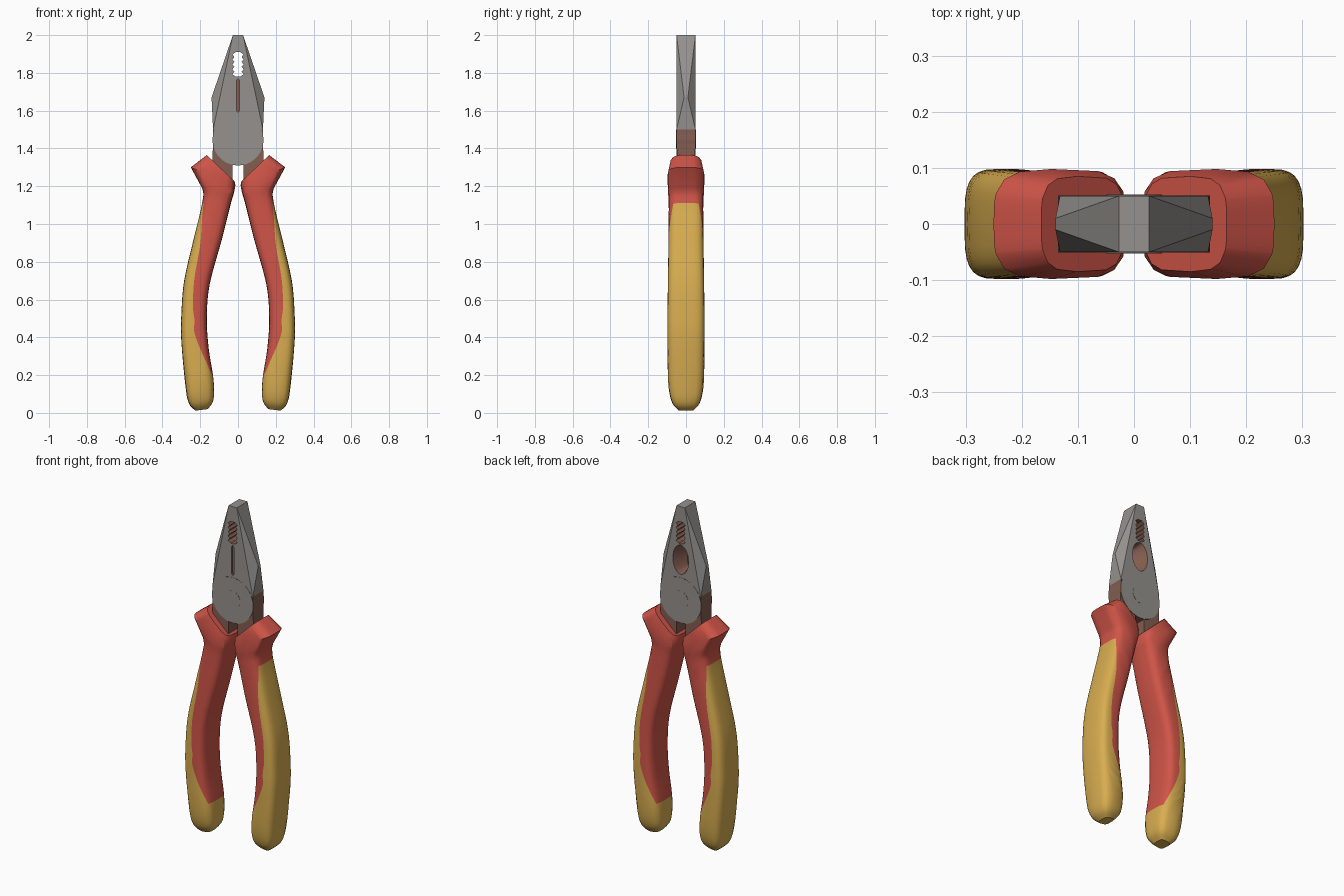
import bpy, bmesh, math
from mathutils import Vector

if "Cube" in bpy.data.objects:
    bpy.data.objects.remove(bpy.data.objects["Cube"])


def material(name, r, g, b):
    m = bpy.data.materials.new(name)
    m.diffuse_color = (r, g, b, 1)
    m.use_nodes = True
    m.node_tree.nodes["Principled BSDF"].inputs["Base Color"].default_value = m.diffuse_color
    return m


STEEL = material("steel_grey", 0.30, 0.285, 0.27)
BROWN = material("dark_brown", 0.23, 0.11, 0.08)
RED = material("grip_red", 0.63, 0.09, 0.065)
YELLOW = material("grip_yellow", 0.69, 0.42, 0.08)


def finish(name, bm, mats):
    bmesh.ops.recalc_face_normals(bm, faces=bm.faces)
    me = bpy.data.meshes.new(name)
    bm.to_mesh(me)
    bm.free()
    for m in mats:
        me.materials.append(m)
    ob = bpy.data.objects.new(name, me)
    bpy.context.collection.objects.link(ob)
    return ob


def select(ob):
    bpy.ops.object.select_all(action='DESELECT')
    ob.select_set(True)
    bpy.context.view_layer.objects.active = ob


def loft(bm, front, back, y0, y1, cap=0, side=1):
    """Solid between two matching x-z outlines at depths y0 and y1."""
    a = [bm.verts.new((x, y0, z)) for x, z in front]
    b = [bm.verts.new((x, y1, z)) for x, z in back]
    n = len(a)
    for ring in (a, b):
        bm.faces.new(ring).material_index = cap
    for i in range(n):
        j = (i + 1) % n
        bm.faces.new((a[i], a[j], b[j], b[i])).material_index = side


def ellipse(rx, rz, cz, n=32):
    return [(rx * math.cos(2 * math.pi * i / n), cz + rz * math.sin(2 * math.pi * i / n))
            for i in range(n)]


def prism(name, pts, y, cap=0, side=1):
    bm = bmesh.new()
    loft(bm, pts, pts, -y, y, cap, side)
    return finish(name, bm, [STEEL, BROWN])


# Jaws: flat front and back, sides faceted to a ridge
bm = bmesh.new()
V = {(s, d, k): bm.verts.new((s * x, d * y, z))
     for s in (-1, 1) for d in (-1, 1)
     for k, (x, y, z) in enumerate([(0.027, 0.05, 2.0), (0.14, 0.01, 1.67), (0.132, 0.05, 1.5)])}
for d in (-1, 1):
    bm.faces.new([V[-1, d, 0], V[1, d, 0], V[1, d, 2], V[-1, d, 2]])
for s in (-1, 1):
    for d in (-1, 1):
        bm.faces.new([V[s, d, 0], V[s, d, 1], V[s, d, 2]])
    for k in (0, 1):
        bm.faces.new([V[s, -1, k], V[s, -1, k + 1], V[s, 1, k + 1], V[s, 1, k]])
for k in (0, 2):
    bm.faces.new([V[-1, -1, k], V[1, -1, k], V[1, 1, k], V[-1, 1, k]])
jaws = finish("jaws", bm, [STEEL, BROWN])

# Openings: toothed pipe grip, front slit, tapered oval pocket at the back
bm = bmesh.new()
teeth = [(0.012 if i in (0, 10) else 0.03 if i % 2 else 0.019, 1.78 + 0.013 * i)
         for i in range(11)]
teeth += [(-x, z) for x, z in reversed(teeth)]
loft(bm, teeth, teeth, -0.08, 0.08, 1)
slit = [(-0.008, 1.6), (0, 1.59), (0.008, 1.6), (0.008, 1.76), (0, 1.77), (-0.008, 1.76)]
loft(bm, slit, slit, -0.08, -0.038, 1)
loft(bm, ellipse(0.012, 0.074, 1.685), ellipse(0.056, 0.088, 1.685), -0.03, 0.06, 1)
cutter = finish("jaw_cutter", bm, [STEEL, BROWN])
cutter.hide_render = True
mod = jaws.modifiers.new("openings", 'BOOLEAN')
mod.operation = 'DIFFERENCE'
mod.solver = 'EXACT'
mod.object = cutter
select(jaws)
bpy.ops.object.modifier_apply(modifier=mod.name)
bpy.data.objects.remove(cutter)

# Pivot joint and rivet
prism("pivot_joint", ellipse(0.135, 0.135, 1.445, 40), 0.0512)
prism("rivet", ellipse(0.05, 0.05, 1.45, 24), 0.0522, 0, 0)

# Handle stations: inner x,z / outer x,z / half depth / colour split angle
STATIONS = [
    (0.018, 1.225, 0.165, 1.365, 0.085, 20),
    (0.014, 1.205, 0.250, 1.300, 0.098, 20),
    (0.020, 1.170, 0.190, 1.190, 0.096, 20),
    (0.040, 1.100, 0.190, 1.110, 0.092, 34),
    (0.085, 0.920, 0.235, 0.920, 0.093, 74),
    (0.150, 0.680, 0.285, 0.700, 0.096, 86),
    (0.165, 0.500, 0.300, 0.520, 0.098, 90),
    (0.155, 0.340, 0.300, 0.380, 0.098, 96),
    (0.130, 0.180, 0.278, 0.140, 0.094, 150),
    (0.130, 0.070, 0.260, 0.050, 0.075, 150),
    (0.160, 0.020, 0.225, 0.012, 0.040, 150),
]


def smooth_stations(rows, steps=5):
    """Straight around the guard, Catmull-Rom along the grip."""
    P = [Vector(r) for r in rows]
    out = []
    for i in range(len(P) - 1):
        p0, p1, p2, p3 = P[max(i - 1, 0)], P[i], P[i + 1], P[min(i + 2, len(P) - 1)]
        if i < 2:
            out.append(p1)
            continue
        for k in range(steps):
            t = k / steps
            out.append(0.5 * (2 * p1 + (p2 - p0) * t + (2 * p0 - 5 * p1 + 4 * p2 - p3) * t * t
                              + (3 * p1 - p0 - 3 * p2 + p3) * t ** 3))
    return out + [P[-1]]


def power(v, e):
    return math.copysign(abs(v) ** e, v)


def handle(name, s, half=14):
    bm = bmesh.new()
    rings, heights = [], []
    for ix, iz, ox, oz, depth, split in smooth_stations(STATIONS):
        a = math.radians(split)
        # first half of the ring lies on the outer (yellow) side of the split
        angles = [-a + 2 * a * k / half for k in range(half)]
        angles += [a + (2 * math.pi - 2 * a) * k / half for k in range(half)]
        ring = []
        for t in angles:
            f = (power(math.cos(t), 0.55) + 1) / 2
            ring.append(bm.verts.new((s * (ix + (ox - ix) * f),
                                      depth * power(math.sin(t), 0.55), iz + (oz - iz) * f)))
        rings.append(ring)
        heights.append((iz + oz) / 2)
    n = 2 * half
    for r in range(len(rings) - 1):
        h = (heights[r] + heights[r + 1]) / 2
        for i in range(n):
            j = (i + 1) % n
            f = bm.faces.new((rings[r][i], rings[r][j], rings[r + 1][j], rings[r + 1][i]))
            f.material_index = 1 if h < 0.2 or (i < half and h < 1.11) else 0
    bm.faces.new(rings[0])
    bm.faces.new(rings[-1]).material_index = 1
    ob = finish(name, bm, [RED, YELLOW])
    select(ob)
    bpy.ops.object.shade_smooth_by_angle(angle=math.radians(32))


# Mirrored handles and the metal tangs that enter them
TANG = [(0.03, 1.17), (0.03, 1.35), (0.05, 1.5), (0.132, 1.5), (0.135, 1.3), (0.115, 1.17)]
for side, s in (("left", -1), ("right", 1)):
    handle(side + "_handle", s)
    prism(side + "_tang", [(s * x, z) for x, z in TANG], 0.0485, 1, 1)
